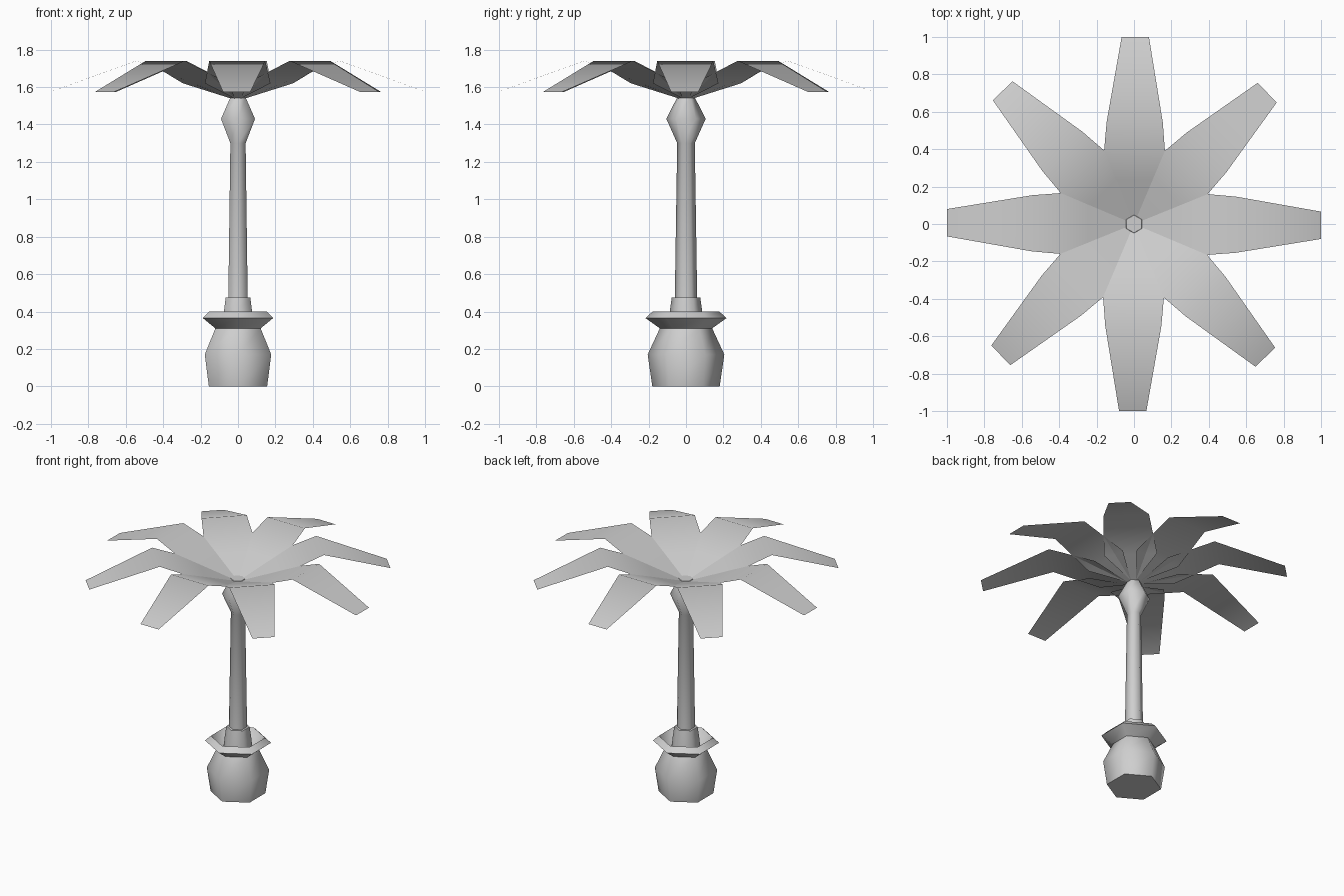
import bpy
import bmesh
import math
from mathutils import Matrix, Vector

cube = bpy.data.objects.get("Cube")
if cube:
    bpy.data.objects.remove(cube, do_unlink=True)

SIDES = 6
LEAVES = 8

grey = bpy.data.materials.new("light_grey")
grey.use_nodes = True
COLOUR = (0.62, 0.62, 0.62, 1)
grey.diffuse_color = COLOUR
grey.node_tree.nodes["Principled BSDF"].inputs["Base Color"].default_value = COLOUR


def finish(name, bm, angle):
    """Turn a bmesh into a smooth shaded grey object."""
    mesh = bpy.data.meshes.new(name)
    bm.to_mesh(mesh)
    bm.free()
    mesh.materials.append(grey)
    obj = bpy.data.objects.new(name, mesh)
    bpy.context.collection.objects.link(obj)
    bpy.ops.object.select_all(action="DESELECT")
    obj.select_set(True)
    bpy.context.view_layer.objects.active = obj
    bpy.ops.object.shade_smooth_by_angle(angle=math.radians(angle))
    return obj


def lathe(name, profile):
    """Six-sided turned shape from (radius, height) pairs, capped at both ends."""
    bm = bmesh.new()
    rings = []
    for radius, z in profile:
        ring = []
        for i in range(SIDES):
            a = math.pi / 2 + math.tau * i / SIDES
            ring.append(bm.verts.new((radius * math.cos(a), radius * math.sin(a), z)))
        rings.append(ring)
    for low, high in zip(rings, rings[1:]):
        for i in range(SIDES):
            j = (i + 1) % SIDES
            bm.faces.new((low[i], low[j], high[j], high[i]))
    bm.faces.new(rings[0][::-1])
    bm.faces.new(rings[-1])
    return finish(name, bm, 65)


# Pot with flared rim and sunken soil
lathe("pot", [(0.18, 0), (0.205, 0.17), (0.14, 0.31), (0.217, 0.365),
              (0.178, 0.40), (0.13, 0.33)])

# Collar at the foot of the trunk
lathe("trunk_collar", [(0.095, 0.32), (0.087, 0.40), (0.076, 0.475)])

# Trunk with a bulb below the crown
lathe("trunk", [(0.06, 0.46), (0.047, 1.30), (0.105, 1.43), (0.047, 1.545)])

# Crown of drooping leaves: (distance, half width, height) along one leaf
LEAF = [(0.04, 0.017, 1.54), (0.24, 0.175, 1.62),
        (0.545, 0.15, 1.74), (1.0, 0.073, 1.575)]
crown = bmesh.new()
for n in range(LEAVES):
    turn = Matrix.Rotation(math.tau * n / LEAVES - 0.007, 4, "Z")
    rows = [[crown.verts.new(turn @ Vector((d, side * w, z))) for side in (-1, 1)]
            for d, w, z in LEAF]
    for near, far in zip(rows, rows[1:]):
        crown.faces.new((near[0], far[0], far[1], near[1]))
finish("leaf_crown", crown, 65)
